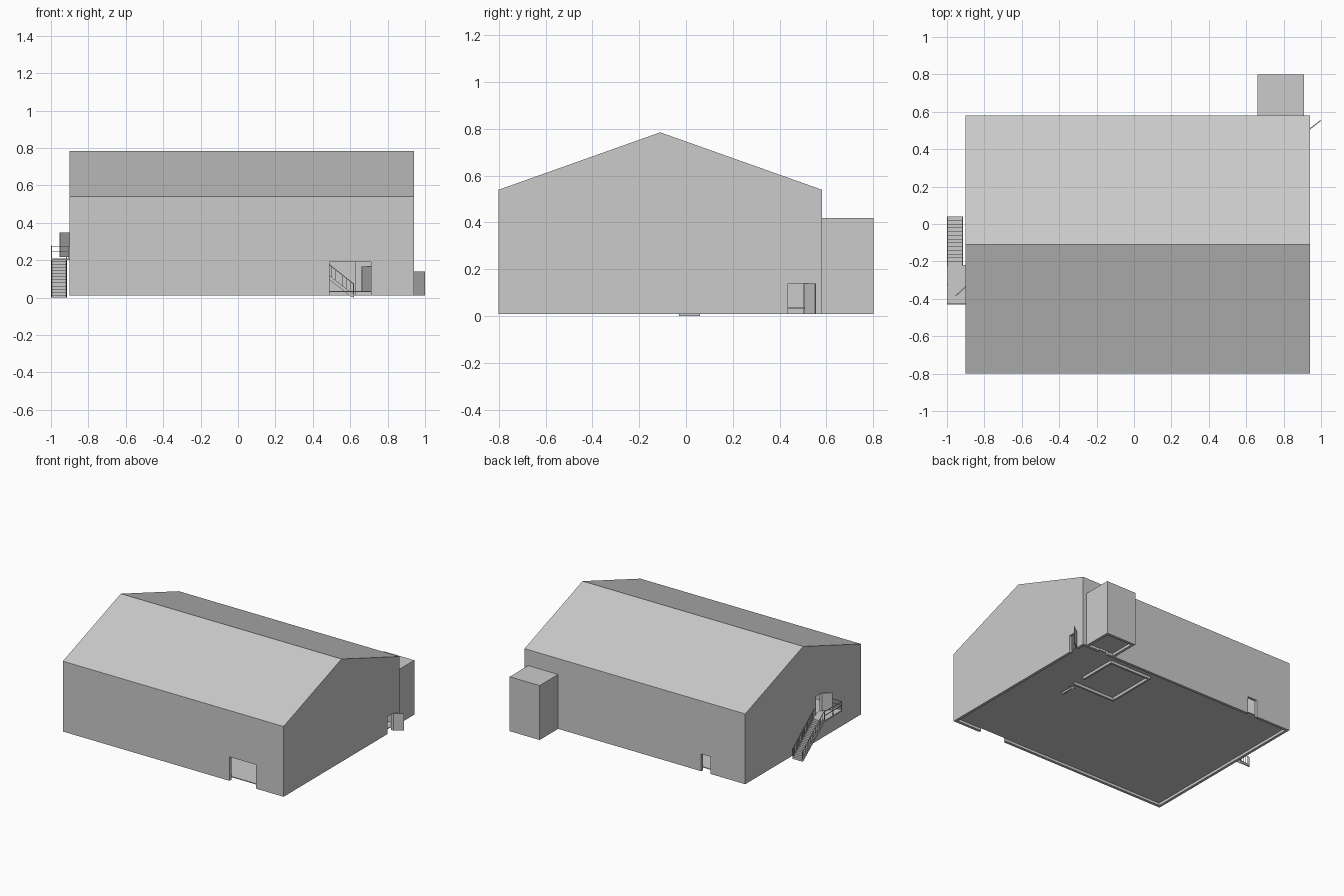
import bpy, bmesh, math
from mathutils import Vector, Matrix

if "Cube" in bpy.data.objects:
    bpy.data.objects.remove(bpy.data.objects["Cube"])

grey = bpy.data.materials.new("plain_grey")
grey.diffuse_color = (0.6, 0.6, 0.6, 1)
grey.use_nodes = True
grey.node_tree.nodes["Principled BSDF"].inputs["Base Color"].default_value = grey.diffuse_color


def finish(name, bm):
    bmesh.ops.recalc_face_normals(bm, faces=bm.faces)
    me = bpy.data.meshes.new(name)
    bm.to_mesh(me)
    bm.free()
    me.materials.append(grey)
    ob = bpy.data.objects.new(name, me)
    bpy.context.collection.objects.link(ob)
    return ob


def add_box(bm, x0, x1, y0, y1, z0, z1):
    m = Matrix.Translation(((x0 + x1) / 2, (y0 + y1) / 2, (z0 + z1) / 2))
    bmesh.ops.create_cube(bm, size=1, matrix=m @ Matrix.Diagonal((x1 - x0, y1 - y0, z1 - z0, 1)))


def box(name, *dims):
    bm = bmesh.new()
    add_box(bm, *dims)
    return finish(name, bm)


def add_bar(bm, p, q, w=0.004, h=0.004):
    """Square bar between two points."""
    p, q = Vector(p), Vector(q)
    d = q - p
    side = Vector((0, 0, 1)).cross(d)
    side = side.normalized() if side.length > 1e-6 else Vector((1, 0, 0))
    up = d.normalized().cross(side)
    rot = Matrix((side, up, d.normalized())).transposed().to_4x4()
    m = Matrix.Translation((p + q) / 2) @ rot @ Matrix.Diagonal((w, h, d.length, 1))
    bmesh.ops.create_cube(bm, size=1, matrix=m)


def prism(name, x0, x1, profile):
    """Profile in y, z extruded along x."""
    bm = bmesh.new()
    a = [bm.verts.new((x0, y, z)) for y, z in profile]
    f = bm.faces.new(a)
    r = bmesh.ops.extrude_face_region(bm, geom=[f])
    vs = [v for v in r["geom"] if isinstance(v, bmesh.types.BMVert)]
    bmesh.ops.translate(bm, verts=vs, vec=(x1 - x0, 0, 0))
    return finish(name, bm)


def cut(ob, cutter):
    mod = ob.modifiers.new("cut", "BOOLEAN")
    mod.operation = "DIFFERENCE"
    mod.solver = "EXACT"
    mod.object = cutter
    bpy.context.view_layer.objects.active = ob
    bpy.ops.object.modifier_apply(modifier=mod.name)
    bpy.data.objects.remove(cutter)


# Hall shell with gable roof, hollow and open underneath
T = 0.02
hall = prism("hall_shell", -0.90, 0.94,
             [(-0.80, 0.01), (0.58, 0.01), (0.58, 0.54), (-0.11, 0.785), (-0.80, 0.54)])
cut(hall, prism("hall_void", -0.90 + T, 0.94 - T,
                [(-0.78, -0.1), (0.56, -0.1), (0.56, 0.525), (-0.11, 0.763), (-0.78, 0.525)]))

# Door and gate openings
for dims in [(0.49, 0.71, -0.85, -0.75, -0.02, 0.19),     # front gate
             (0.90, 0.98, 0.435, 0.508, -0.02, 0.14),     # right gable door
             (-0.95, -0.85, -0.335, -0.26, 0.21, 0.35),   # upper left gable door
             (-0.61, -0.533, 0.53, 0.63, -0.02, 0.14),    # back door
             (0.72, 0.795, 0.53, 0.63, -0.02, 0.14)]:     # annex door
    cut(hall, box("opening", *dims))

# Annex at the back
annex = box("annex_shell", 0.66, 0.91, 0.58, 0.80, 0.01, 0.42)
cut(annex, box("annex_void", 0.68, 0.89, 0.5, 0.78, -0.1, 0.40))

# Floors, set slightly above the wall feet
box("hall_floor", -0.88, 0.92, -0.78, 0.56, 0.03, 0.036)
box("annex_floor", 0.68, 0.89, 0.58, 0.78, 0.03, 0.036)

# Inner room under a landing
bm = bmesh.new()
add_box(bm, 0.275, 0.63, 0.105, 0.12, 0.01, 0.20)
add_box(bm, 0.275, 0.63, 0.49, 0.505, 0.01, 0.20)
add_box(bm, 0.275, 0.29, 0.12, 0.49, 0.01, 0.20)
add_box(bm, 0.615, 0.63, 0.21, 0.49, 0.01, 0.20)
add_box(bm, 0.275, 0.63, 0.105, 0.505, 0.20, 0.21)
finish("inner_room", bm)


# Open door leaves
def leaf(name, hinge, tip, z0):
    bm = bmesh.new()
    add_bar(bm, (*hinge, z0 + 0.065), (*tip, z0 + 0.065), 0.006, 0.13)
    finish(name, bm)


leaf("right_door_leaf", (0.94, 0.508), (0.998, 0.553), 0.01)
leaf("left_door_leaf", (-0.90, -0.335), (-0.953, -0.384), 0.217)
leaf("back_door_leaf", (-0.61, 0.56), (-0.665, 0.51), 0.036)
leaf("annex_door_leaf", (0.72, 0.56), (0.662, 0.51), 0.036)


# Stairs: start point, climb direction and width direction
def stairs(name, start, climb, across, width, run=0.26, rise=0.21, steps=13):
    start, climb, across = Vector(start), Vector(climb), Vector(across)

    def P(u, v, z):
        return start + climb * u + across * v + Vector((0, 0, z))

    bm = bmesh.new()
    du, dz = run / steps, rise / steps
    for i in range(steps):
        u, z = i * du, (i + 1) * dz
        add_bar(bm, P(u + du / 2, 0, z - 0.002), P(u + du / 2, width, z - 0.002), du, 0.004)
        add_bar(bm, P(u + 0.001, 0, z - dz / 2), P(u + 0.001, width, z - dz / 2), 0.002, dz)
    for v in (0.003, width - 0.003):
        add_bar(bm, P(0.005, v, 0.008), P(run, v, rise - 0.002), 0.005, 0.018)
        add_bar(bm, P(0, v, 0.072), P(run, v, rise + 0.067), 0.004, 0.004)
        add_bar(bm, P(0.003, v, 0), P(0.003, v, 0.074), 0.005, 0.005)
        for i in range(1, steps):
            u = i * du
            z = u * rise / run
            add_bar(bm, P(u, v, z), P(u, v, z + 0.07), 0.0025, 0.0025)
    finish(name, bm)


stairs("outer_stairs", (-1.0, 0.04, 0), (0, -1, 0), (1, 0, 0), 0.085)
stairs("inner_stairs", (0.62, -0.03, 0), (-1, 0, 0), (0, 1, 0), 0.09)
box("inner_landing", 0.275, 0.36, -0.03, 0.105, 0.20, 0.21)

# Outer platform with guard rails
box("outer_platform", -1.0, -0.90, -0.43, -0.22, 0.20, 0.21)
bm = bmesh.new()
for z in (0.245, 0.275):
    add_bar(bm, (-0.998, -0.22, z), (-0.998, -0.43, z))
    add_bar(bm, (-0.998, -0.428, z), (-0.90, -0.428, z))
for x, y in [(-0.997, -0.223), (-0.997, -0.325), (-0.997, -0.427), (-0.903, -0.427)]:
    add_bar(bm, (x, y, 0.21), (x, y, 0.277), 0.005, 0.005)
finish("platform_railing", bm)
